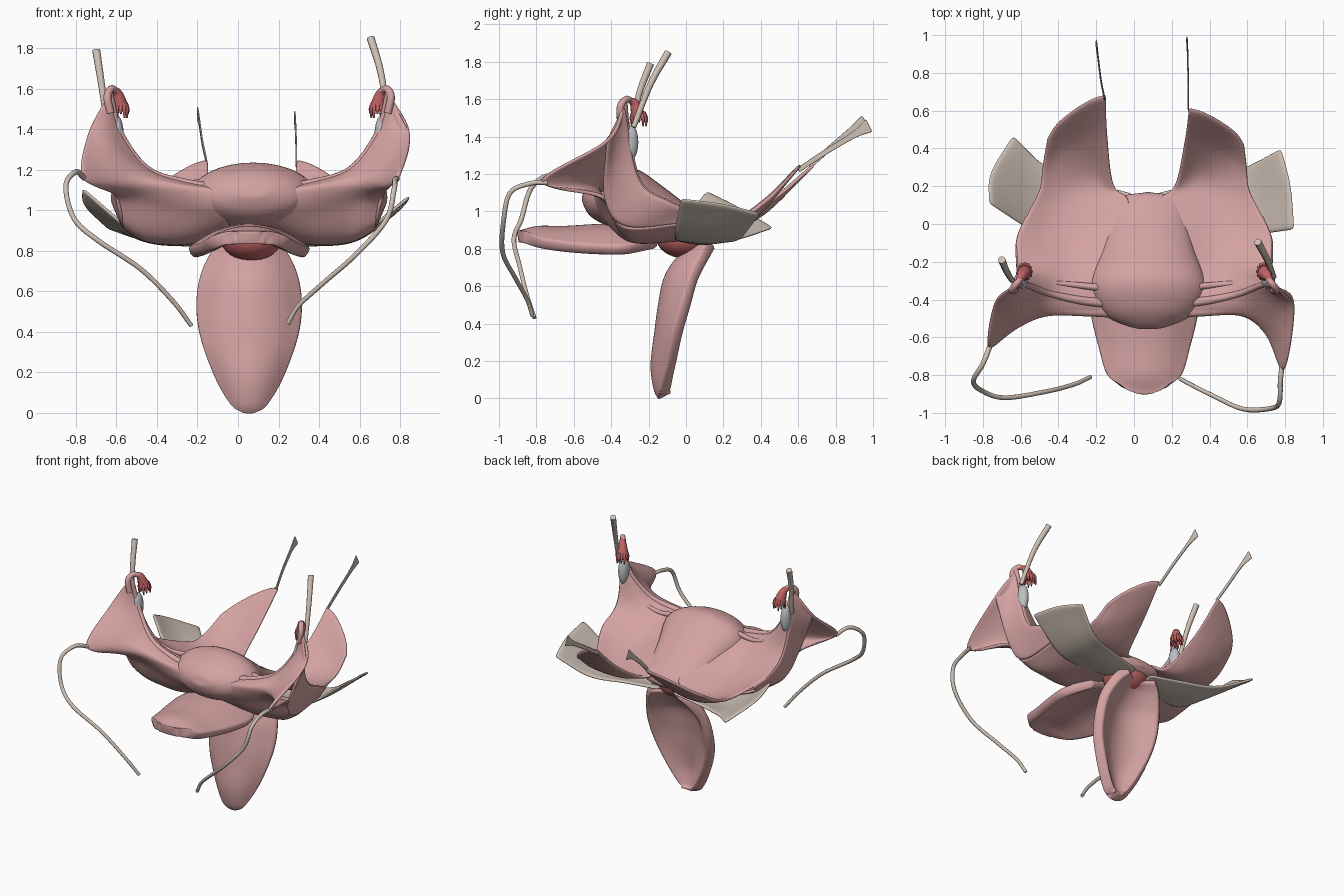
import bpy
import bmesh
import math
from mathutils import Vector

cube = bpy.data.objects.get("Cube")
if cube:
    bpy.data.objects.remove(cube, do_unlink=True)

MID = 0.055  # x of the plane the paired parts mirror about


def material(name, colour):
    mat = bpy.data.materials.new(name)
    mat.use_nodes = True
    mat.diffuse_color = (*colour, 1)
    mat.node_tree.nodes["Principled BSDF"].inputs["Base Color"].default_value = (*colour, 1)
    return mat


PINK = material("pink tissue", (0.66, 0.36, 0.36))
RED = material("red tissue", (0.55, 0.13, 0.13))
BEIGE = material("ligament beige", (0.62, 0.53, 0.46))
GREY = material("ovary grey", (0.5, 0.53, 0.55))


def spline(points, steps=6):
    """Smooth curve passing through every control point."""
    pts = [Vector(p) for p in points]
    pts = [pts[0] * 2 - pts[1]] + pts + [pts[-1] * 2 - pts[-2]]
    out = []
    for a, b, c, d in zip(pts, pts[1:], pts[2:], pts[3:]):
        for i in range(steps):
            t = i / steps
            out.append(b + ((c - a) * t + (a * 2 - b * 5 + c * 4 - d) * t ** 2
                            + (b * 3 - a - c * 3 + d) * t ** 3) / 2)
    return out + [pts[-2]]


def finish(name, bm, mat):
    bmesh.ops.recalc_face_normals(bm, faces=bm.faces)
    for face in bm.faces:
        face.smooth = True
    mesh = bpy.data.meshes.new(name)
    bm.to_mesh(mesh)
    bm.free()
    mesh.materials.append(mat)
    obj = bpy.data.objects.new(name, mesh)
    bpy.context.collection.objects.link(obj)
    return obj


def surface(name, rows, mat, thickness=0.0, across=True):
    """Skin a sheet through control rows, optionally giving it thickness."""
    rows = [spline(r) if across else [Vector(p) for p in r] for r in rows]
    columns = [spline(c) for c in zip(*rows)]
    bm = bmesh.new()
    grid = [[bm.verts.new(p) for p in col] for col in columns]
    for a, b in zip(grid, grid[1:]):
        for i in range(len(a) - 1):
            bm.faces.new((a[i], a[i + 1], b[i + 1], b[i]))
    bmesh.ops.remove_doubles(bm, verts=bm.verts, dist=0.0003)
    obj = finish(name, bm, mat)
    if thickness:
        solid = obj.modifiers.new("thickness", 'SOLIDIFY')
        solid.thickness = thickness
        solid.offset = 0
        obj.modifiers.new("rounding", 'SUBSURF').levels = 1
    return obj


def leaf(name, stations, mat, thickness):
    """Leaf from stations of y, z, half width, edge shift in y and z."""
    rows = [[(MID + w * t, y + dy * t * t, z + dz * t * t)
             for t in (-1, -0.5, 0, 0.5, 1)] for y, z, w, dy, dz in stations]
    return surface(name, rows, mat, thickness)


def tube(name, points, radii, mat):
    """Round cord with a radius that varies along its length."""
    curve = bpy.data.curves.new(name, 'CURVE')
    curve.dimensions = '3D'
    curve.bevel_depth = 1
    curve.bevel_resolution = 3
    curve.use_fill_caps = True
    path = spline(points)
    strand = curve.splines.new('POLY')
    strand.points.add(len(path) - 1)
    for i, (point, co) in enumerate(zip(strand.points, path)):
        f = i / (len(path) - 1) * (len(radii) - 1)
        k = min(int(f), len(radii) - 2)
        point.co = (*co, 1)
        point.radius = radii[k] + (radii[k + 1] - radii[k]) * (f - k)
    strand.use_smooth = True
    curve.materials.append(mat)
    obj = bpy.data.objects.new(name, curve)
    bpy.context.collection.objects.link(obj)
    return obj


def ellipsoid(name, centre, size, mat):
    bm = bmesh.new()
    bmesh.ops.create_uvsphere(bm, u_segments=32, v_segments=16, radius=1)
    bmesh.ops.scale(bm, vec=size, verts=bm.verts)
    bmesh.ops.translate(bm, vec=centre, verts=bm.verts)
    return finish(name, bm, mat)


# Uterus body, tilted forward: y, z, half width, half thickness
body = []
for y, z, w, h in ((-.55, 1.1, 0, 0), (-.54, 1.1, .1, .05), (-.47, 1.09, .24, .125),
                   (-.33, 1.07, .31, .17), (-.15, 1.0, .25, .13), (0, .93, .21, .09),
                   (.13, .89, .17, .05), (.17, .88, 0, 0)):
    ring = [math.tau * i / 32 for i in range(33)]
    body.append([(MID + .02 + w * math.cos(a), y + .3 * h * math.sin(a), z + .95 * h * math.sin(a))
                 for a in ring])
surface("uterus_body", body, PINK, across=False)

ellipsoid("cervix", (MID + .01, -.01, .86), (.15, .15, .11), RED)

# Front and lower leaves
leaf("front_leaf", ((-.9, .865, .07, .015, 0), (-.87, .87, .13, .015, -.01), (-.79, .89, .195, 0, -.06),
                    (-.65, .89, .235, 0, -.085), (-.48, .9, .275, 0, -.11),
                    (-.32, .9, .285, 0, -.11), (-.15, .88, .18, 0, -.05)), PINK, .065)
leaf("lower_leaf", ((-.115, .01, .04, 0, .01), (-.14, .06, .085, .035, 0), (-.155, .18, .155, .08, 0),
                    (-.135, .35, .225, .095, 0), (-.115, .5, .25, .12, 0),
                    (-.08, .65, .235, .13, 0), (.01, .77, .18, .1, 0),
                    (.09, .83, .12, .05, 0)), PINK, .07)

# Peritoneal sheets on one side, each row running outward from the midline
CREST = [(.1, -.42, 1.1), (.3, -.41, 1.13), (.5, -.37, 1.2), (.635, -.32, 1.38), (.69, -.33, 1.58)]
BACK_SHEET = [
    [(.22, .65, 1.25), (.29, .63, 1.23), (.38, .58, 1.18), (.47, .51, 1.11), (.52, .44, 1.05)],
    [(.205, .45, 1.07), (.27, .43, 1.03), (.36, .4, .99), (.46, .36, .97), (.54, .3, .97)],
    [(.165, .21, .92), (.26, .23, .9), (.37, .22, .9), (.47, .2, .92), (.555, .18, .95)],
    [(.08, .12, .94), (.22, .06, .94), (.37, .03, .93), (.5, .02, .95), (.62, .05, .99)],
    [(.08, -.1, 1.04), (.23, -.15, 1.03), (.38, -.15, 1.0), (.53, -.13, 1.02), (.675, -.08, 1.05)],
    [(.1, -.3, 1.1), (.28, -.3, 1.1), (.42, -.28, 1.1), (.56, -.27, 1.15), (.67, -.25, 1.17)],
    CREST]
FRONT_SHEET = [
    CREST,
    [(.1, -.45, 1.1), (.3, -.45, 1.12), (.52, -.44, 1.18), (.69, -.45, 1.3), (.795, -.42, 1.38)],
    [(.1, -.49, 1.08), (.3, -.48, 1.1), (.52, -.48, 1.13), (.67, -.57, 1.15), (.78, -.72, 1.16)],
    [(.1, -.48, 1.0), (.3, -.44, 1.0), (.5, -.42, 1.04), (.6, -.43, 1.06), (.66, -.44, 1.08)],
    [(.1, -.33, .9), (.3, -.31, .85), (.45, -.3, .85), (.54, -.31, .87), (.62, -.33, .92)],
    [(.1, 0, .86), (.3, 0, .85), (.43, 0, .87), (.52, 0, .9), (.61, -.01, .94)]]
# Outer wall closing the fold between the two sheets
WALL = [(BACK_SHEET[i][-1], FRONT_SHEET[j][-1]) for i, j in ((3, 5), (4, 4), (5, 3), (6, 1))]
CARDINAL = [
    [(.06, -.02, .85), (.06, .07, .83), (.06, .16, .84)],
    [(.3, -.05, .85), (.3, .1, .83), (.28, .22, .85)],
    [(.54, -.06, .88), (.54, .14, .86), (.52, .3, .86)]]
OVARIAN_CORD = [(.2, -.34, 1.14), (.4, -.32, 1.13), (.56, -.31, 1.2), (.65, -.3, 1.3)]
TUBE_END = [(.685, -.35, 1.48), (.7, -.35, 1.56), (.68, -.32, 1.6), (.655, -.29, 1.59)]
BELL = [(.67, -.3, 1.595), (.65, -.275, 1.575), (.635, -.255, 1.51)]


def build_side(label, side, flap_end, cord, suspensory, tail):
    def place(points):
        """Mirror to one side, with the slight natural asymmetry of the tips."""
        out = []
        for x, y, z in points:
            reach, back = max(0, -.5 - y), max(0, y - .25)
            out.append((MID + side * (x - side * (.2 * reach - .04 * back)),
                        y - side * (.28 * reach + .09 * back), z))
        return out

    surface(label + "_posterior_sheet", [place(r) for r in BACK_SHEET], PINK, .02)
    surface(label + "_anterior_sheet", [place(r) for r in FRONT_SHEET], PINK, .02)
    surface(label + "_lateral_fold", [place(r) for r in WALL], PINK, .02)
    tube(label + "_uterine_tube", place(CREST), (.03, .024, .018, .016, .018), PINK)
    tube(label + "_ovarian_cord", place(OVARIAN_CORD), (.02, .015, .012, .015), PINK)
    surface(label + "_cardinal_ligament", [place(r) for r in CARDINAL] + [flap_end], BEIGE, .018)

    # Ovary, with the tube end curling over it into a fringed bell
    ellipsoid(label + "_ovary", place([(.655, -.3, 1.37)])[0], (.036, .045, .1), GREY)
    tube(label + "_tube_end", place(TUBE_END), (.02, .02, .018, .016), PINK)
    tube(label + "_bell", place(BELL), (.014, .026, .04), RED)
    for i in range(12):
        a = math.tau * i / 12
        c, s = math.cos(a), math.sin(a)
        drop = .01 * (i % 3)
        finger = [(.636 + .028 * c, -.255 + .03 * s, 1.53), (.634 + .034 * c, -.252 + .04 * s, 1.5),
                  (.633 + .035 * c, -.25 + .043 * s, 1.475 - drop)]
        tube(f"{label}_fringe_{i}", place(finger), (.009, .01, .004), RED)

    # Cords leaving the sheets
    tube(label + "_suspensory_ligament", suspensory, (.014, .017, .02), BEIGE)
    tube(label + "_round_ligament", cord, (.014, .013, .013, .012, .011), BEIGE)
    widths = (.012, .013, .016, .035)
    surface(label + "_uterosacral_tail",
            [[(x, y - h / 2, z + h), (x, y + h / 2, z - h)] for (x, y, z), h in zip(tail, widths)],
            BEIGE, .008)


build_side("left", 1,
           [(.85, -.03, 1.07), (.83, .2, 1.04), (.78, .4, .99)],
           [(.785, -.74, 1.155), (.775, -.83, 1.15), (.77, -.94, 1.1), (.73, -.975, .95),
            (.58, -.98, .78), (.42, -.91, .64), (.3, -.85, .53), (.245, -.82, .44)],
           [(.74, -.28, 1.45), (.705, -.19, 1.68), (.655, -.095, 1.85)],
           [(.288, .6, 1.22), (.287, .75, 1.32), (.284, .9, 1.41), (.28, .98, 1.46)])
build_side("right", -1,
           [(-.77, .11, 1.11), (-.76, .27, 1.03), (-.64, .47, .91)],
           [(-.76, -.64, 1.16), (-.8, -.74, 1.19), (-.85, -.83, 1.12), (-.81, -.88, .96),
            (-.69, -.92, .85), (-.48, -.89, .71), (-.32, -.85, .55), (-.23, -.81, .43)],
           [(-.645, -.3, 1.42), (-.675, -.25, 1.63), (-.7, -.19, 1.79)],
           [(-.155, .66, 1.24), (-.175, .76, 1.33), (-.19, .88, 1.43), (-.2, .96, 1.48)])
